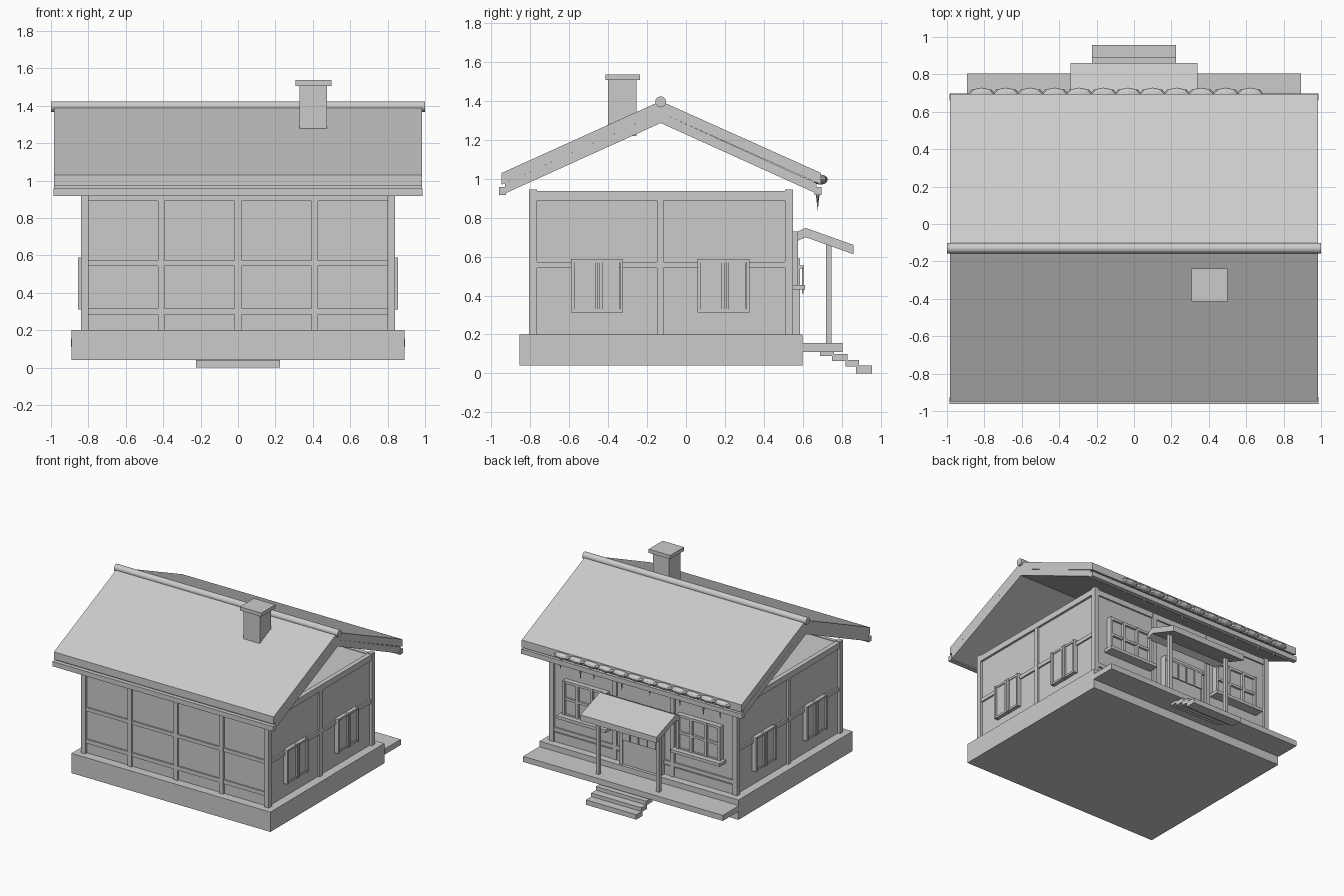
import bpy, bmesh, math

if "Cube" in bpy.data.objects:
    bpy.data.objects.remove(bpy.data.objects["Cube"])


def link(name, bm):
    me = bpy.data.meshes.new(name)
    bmesh.ops.recalc_face_normals(bm, faces=bm.faces)
    bm.to_mesh(me)
    bm.free()
    ob = bpy.data.objects.new(name, me)
    bpy.context.collection.objects.link(ob)
    return ob


def boxes(name, items):
    """Boxes given as (x0, x1, y0, y1, z0, z1)."""
    bm = bmesh.new()
    for x0, x1, y0, y1, z0, z1 in items:
        vs = bmesh.ops.create_cube(bm, size=1)["verts"]
        for v in vs:
            v.co.x = x0 if v.co.x < 0 else x1
            v.co.y = y0 if v.co.y < 0 else y1
            v.co.z = z0 if v.co.z < 0 else z1
    return link(name, bm)


def both(items):
    """Add copies mirrored across x = 0."""
    return items + [(-b, -a, c, d, e, f) for a, b, c, d, e, f in items]


def prism(name, pts, hx):
    """Extrude a (y, z) profile from -hx to hx."""
    bm = bmesh.new()
    f = bm.faces.new([bm.verts.new((-hx, y, z)) for y, z in pts])
    ext = bmesh.ops.extrude_face_region(bm, geom=[f])["geom"]
    bmesh.ops.translate(bm, vec=(2 * hx, 0, 0),
                        verts=[g for g in ext if isinstance(g, bmesh.types.BMVert)])
    return link(name, bm)


def gable(name, y0, yr, y1, z0, zr, z1, t, hx):
    """Bent roof slab of vertical thickness t."""
    return prism(name, [(y0, z0), (yr, zr), (y1, z1),
                        (y1, z1 - t), (yr, zr - t), (y0, z0 - t)], hx)


# Base, deck and steps
boxes("foundation", [(-.89, .89, -.857, .6, .04, .2)])
boxes("deck", [(-.893, .893, .6, .805, .11, .155)])
boxes("steps", [(-.225, .225, .69, .76, .09, .115),
                (-.225, .225, .75, .83, .065, .10),
                (-.225, .225, .82, .89, .035, .07),
                (-.225, .225, .875, .957, 0, .04)])

# House body and timber frame
boxes("walls", [(-.82, .82, -.785, .53, .2, .93)])
posts = both([(.80, .84, -.807, -.767, .2, .945), (.80, .84, .51, .55, .2, .945),
              (.80, .836, -.15, -.115, .2, .93), (.392, .428, -.80, -.77, .2, .93),
              (.24, .275, .51, .548, .2, .93)])
posts.append((-.018, .018, -.80, -.77, .2, .93))
boxes("wall_posts", posts)
beams = both([(.80, .838, -.79, .53, .89, .938), (.80, .833, -.79, .53, .543, .573)])
for z0, z1 in [(.89, .935), (.543, .572), (.283, .315)]:
    beams.append((-.82, .82, -.797, -.77, z0, z1))
for z0, z1 in [(.89, .935), (.283, .315)]:
    beams.append((-.82, .82, .51, .543, z0, z1))
boxes("wall_beams", beams)
boxes("skirting_boards", [(-.815, .815, .52, .54, .2, .275)])

# Side windows on both gable walls
panes, frames = [], []
for y in (-.457, .193):
    panes += both([(.81, .843, y - .115, y + .115, .325, .575)])
    for dy in (-.125, -.004, .02, .125):
        frames += both([(.81, .856, y + dy - .008, y + dy + .008, .312, .588)])
    for z in (.322, .578):
        frames += both([(.81, .85, y - .125, y + .125, z - .008, z + .008)])
boxes("side_window_panes", panes)
boxes("side_window_frames", frames)

# Back windows with sills
panes = both([(.33, .69, .52, .553, .45, .72)])
frames = []
for x in (.325, .445, .575, .695):
    frames += both([(x - .01, x + .01, .53, .575, .44, .73)])
for z in (.45, .585, .72):
    frames += both([(.325, .695, .53, .57, z - .01, z + .01)])
boxes("back_window_panes", panes)
boxes("back_window_frames", frames)
boxes("back_window_sills", both([(.29, .73, .53, .613, .43, .455)]))

# Door with short hanging curtain
boxes("door", [(-.16, .16, .52, .575, .155, .565)])
boxes("door_frame", both([(.16, .185, .52, .585, .155, .59)]) +
      [(-.185, .185, .52, .585, .565, .59)])
boxes("door_curtain", [(-.15 + i * .077, -.081 + i * .077, .597, .605, .41, .54)
                       for i in range(4)])
boxes("curtain_rod", [(-.18, .18, .585, .607, .54, .555)])

# Porch canopy and posts
gable("porch_roof", .562, .615, .862, .724, .748, .66, .048, .34)
boxes("porch_posts", both([(.255, .283, .72, .747, .155, .665)]))

# Main roof
gable("roof_covering", -.948, -.13, .695, 1.03, 1.4, 1.03, .06, .983)
gable("roof_boards", -.93, -.13, .67, .978, 1.34, .978, .053, .983)
boxes("eave_beams", [(-.987, .987, -.962, -.925, .918, .957),
                     (-.987, .987, .66, .697, .918, .957)])
bpy.ops.mesh.primitive_cylinder_add(vertices=16, radius=.028, depth=2,
                                    location=(0, -.13, 1.396),
                                    rotation=(0, math.pi / 2, 0))
bpy.context.object.name = "roof_ridge"
bpy.ops.object.shade_smooth_by_angle(angle=math.radians(40))

# Chimney
boxes("chimney", [(.33, .475, -.4, -.255, 1.22, 1.51)])
boxes("chimney_cap", [(.308, .5, -.415, -.237, 1.507, 1.537)])

# Row of rounded lumps along the back eave
bm = bmesh.new()
for i in range(12):
    vs = bmesh.ops.create_uvsphere(bm, u_segments=8, v_segments=6, radius=1)["verts"]
    for v in vs:
        v.co = (v.co.x * .075 - .815 + i * .1305, v.co.y * .037 + .692, v.co.z * .026 + .996)
link("eave_lumps", bm)

# Small icicles under the back eave
bm = bmesh.new()
for x, h in [(-.78, .08), (-.63, .1), (-.42, .08), (-.15, .06), (.1, .09),
             (.35, .07), (.47, .1), (.65, .06)]:
    vs = bmesh.ops.create_cone(bm, cap_ends=True, segments=6, radius1=.011,
                               radius2=0, depth=h)["verts"]
    for v in vs:
        v.co = (v.co.x + x, v.co.y + .677, .935 - h / 2 - v.co.z)
link("icicles", bm)
